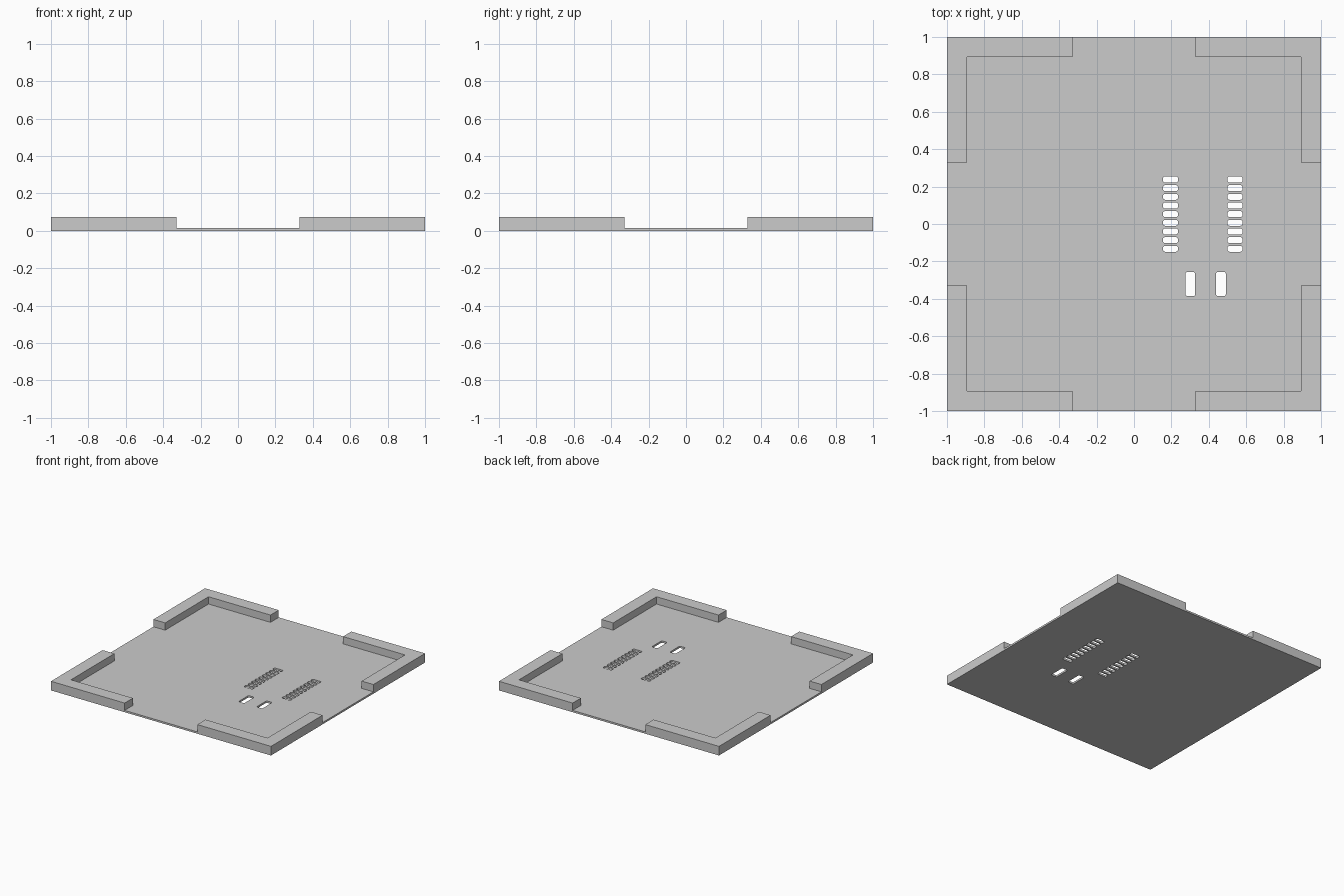
import bpy, bmesh, math

cube = bpy.data.objects.get("Cube")
if cube:
    bpy.data.objects.remove(cube, do_unlink=True)

PLATE_TOP = 0.015
RAIL_TOP = 0.075
RAIL_INNER = 0.893
RAIL_END = 0.33

grey = bpy.data.materials.new("light grey")
grey.use_nodes = True
grey.diffuse_color = (0.6, 0.6, 0.6, 1)
grey.node_tree.nodes["Principled BSDF"].inputs["Base Color"].default_value = (0.6, 0.6, 0.6, 1)


def rounded_rect(cx, cy, w, h, r, steps=4):
    """Outline of a rectangle with rounded corners."""
    points = []
    for i, (sx, sy) in enumerate([(1, 1), (-1, 1), (-1, -1), (1, -1)]):
        for s in range(steps + 1):
            a = math.pi / 2 * (i + s / steps)
            points.append((cx + sx * (w / 2 - r) + r * math.cos(a),
                           cy + sy * (h / 2 - r) + r * math.sin(a)))
    return points


def extrude_outlines(name, outlines, z0, z1):
    """Fill flat outlines (inner ones become holes) and extrude from z0 to z1."""
    curve = bpy.data.curves.new(name + "_profile", 'CURVE')
    curve.dimensions = '2D'
    curve.fill_mode = 'BOTH'
    curve.extrude = (z1 - z0) / 2
    for outline in outlines:
        spline = curve.splines.new('POLY')
        spline.points.add(len(outline) - 1)
        for point, (x, y) in zip(spline.points, outline):
            point.co = (x, y, 0, 1)
        spline.use_cyclic_u = True
    helper = bpy.data.objects.new(name + "_profile", curve)
    bpy.context.collection.objects.link(helper)
    bpy.context.view_layer.update()
    mesh = bpy.data.meshes.new_from_object(
        helper.evaluated_get(bpy.context.evaluated_depsgraph_get()))
    bpy.data.objects.remove(helper, do_unlink=True)

    # Weld the caps to the walls and lift into place
    bm = bmesh.new()
    bm.from_mesh(mesh)
    bmesh.ops.remove_doubles(bm, verts=bm.verts, dist=0.0001)
    bmesh.ops.translate(bm, verts=bm.verts, vec=(0, 0, (z0 + z1) / 2))
    bmesh.ops.recalc_face_normals(bm, faces=bm.faces)
    for face in bm.faces:
        face.smooth = False
    bm.to_mesh(mesh)
    bm.free()
    mesh.materials.clear()
    mesh.materials.append(grey)
    mesh.name = name
    obj = bpy.data.objects.new(name, mesh)
    bpy.context.collection.objects.link(obj)
    return obj


# Base plate with two columns of pin slots and two larger slots
outlines = [[(-1, -1), (1, -1), (1, 1), (-1, 1)]]
for x in (0.195, 0.54):
    for row in range(9):
        outlines.append(rounded_rect(x, 0.238 - row * 0.0463, 0.08, 0.032, 0.011))
for x in (0.301, 0.465):
    outlines.append(rounded_rect(x, -0.321, 0.052, 0.13, 0.011))
extrude_outlines("base_plate", outlines, 0, PLATE_TOP)

# L-shaped raised rail on each corner
for side, sx in (("left", 1), ("right", -1)):
    for end, sy in (("front", -1), ("back", 1)):
        corner = [(1, 1), (RAIL_END, 1), (RAIL_END, RAIL_INNER),
                  (RAIL_INNER, RAIL_INNER), (RAIL_INNER, RAIL_END), (1, RAIL_END)]
        extrude_outlines(f"corner_rail_{end}_{side}",
                         [[(sx * x, sy * y) for x, y in corner]],
                         PLATE_TOP, RAIL_TOP)
